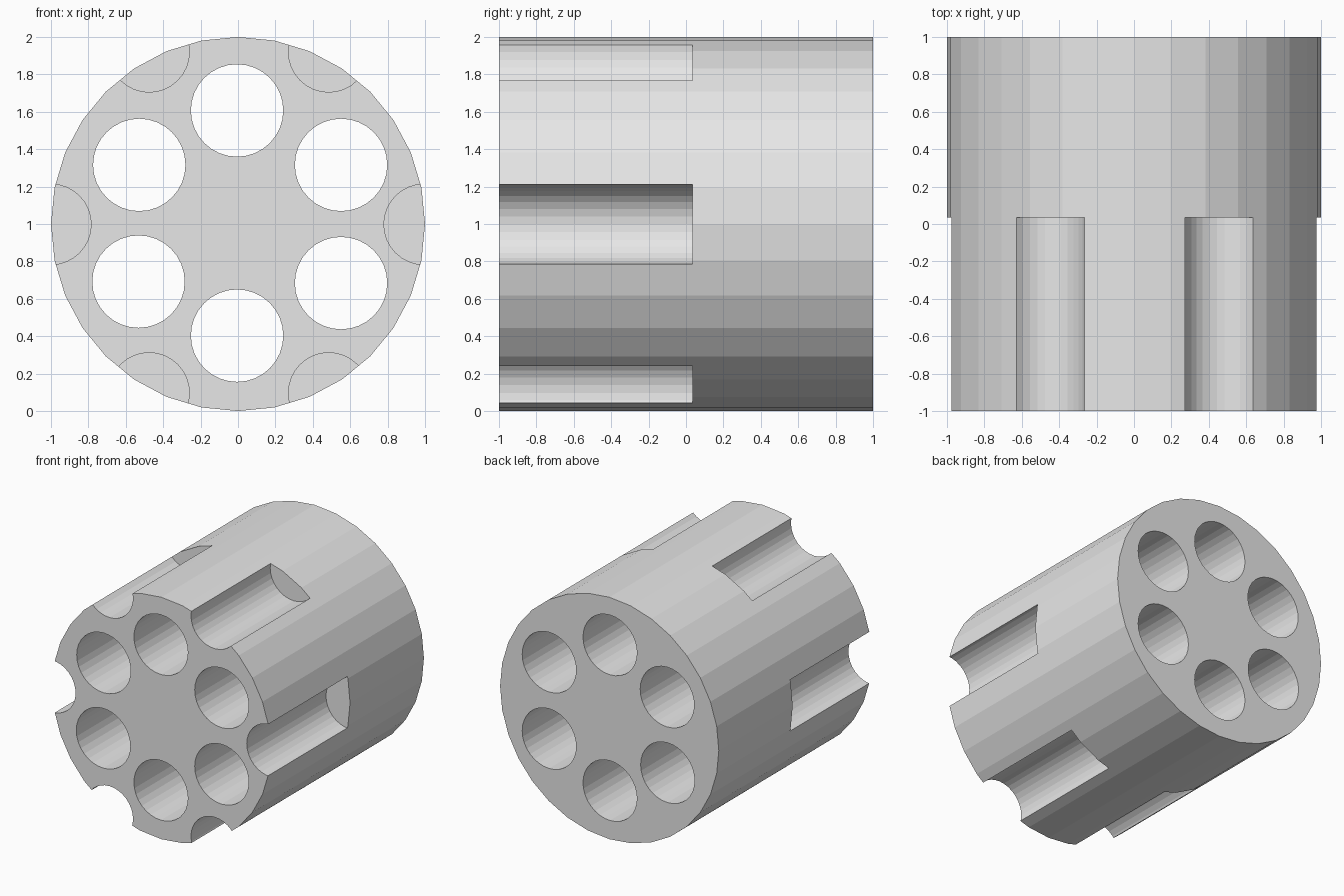
import bpy, bmesh, math
from mathutils import Matrix, Vector

if "Cube" in bpy.data.objects:
    bpy.data.objects.remove(bpy.data.objects["Cube"])

SIDES = 32


def add_rod(bm, x, z, radius, y0, y1):
    """Closed cylinder along y, with a vertex on the +x axis."""
    m = Matrix.Translation(Vector((x, (y0 + y1) / 2, z))) @ Matrix.Rotation(math.pi / 2, 4, 'X')
    bmesh.ops.create_cone(bm, cap_ends=True, segments=SIDES, radius1=radius,
                          radius2=radius, depth=y1 - y0, matrix=m)


def make_object(name, rods):
    bm = bmesh.new()
    for rod in rods:
        add_rod(bm, *rod)
    bmesh.ops.recalc_face_normals(bm, faces=bm.faces)
    mesh = bpy.data.meshes.new(name)
    bm.to_mesh(mesh)
    bm.free()
    obj = bpy.data.objects.new(name, mesh)
    bpy.context.collection.objects.link(obj)
    return obj


# Main drum
drum = make_object("revolving_drum", [(0, 1, 1, -1, 1)])
steel = bpy.data.materials.new("plain grey")
steel.diffuse_color = (0.8, 0.8, 0.8, 1)
steel.use_nodes = True
steel.node_tree.nodes["Principled BSDF"].inputs["Base Color"].default_value = steel.diffuse_color
drum.data.materials.append(steel)

# Six through bores
bores = [(-0.005, 1.607), (-0.005, 0.403), (0.551, 1.316),
         (0.551, 0.684), (-0.528, 1.316), (-0.532, 0.692)]
# Six rim flutes that stop near mid length
flutes = [(0.995, 0.998), (-1.0, 0.998), (0.485, 1.92),
          (-0.475, 1.92), (0.485, 0.097), (-0.475, 0.097)]
cutter = make_object("bore_and_flute_cutter",
                     [(x, z, 0.247, -1.2, 1.2) for x, z in bores] +
                     [(x, z, 0.215, -1.2, 0.035) for x, z in flutes])
cutter.data.materials.append(steel)
cutter.hide_render = True

# Cut the drum, then remove the helper
mod = drum.modifiers.new("cut", 'BOOLEAN')
mod.operation = 'DIFFERENCE'
mod.solver = 'EXACT'
mod.object = cutter
bpy.context.view_layer.objects.active = drum
drum.select_set(True)
bpy.ops.object.modifier_apply(modifier=mod.name)
bpy.data.objects.remove(cutter, do_unlink=True)
